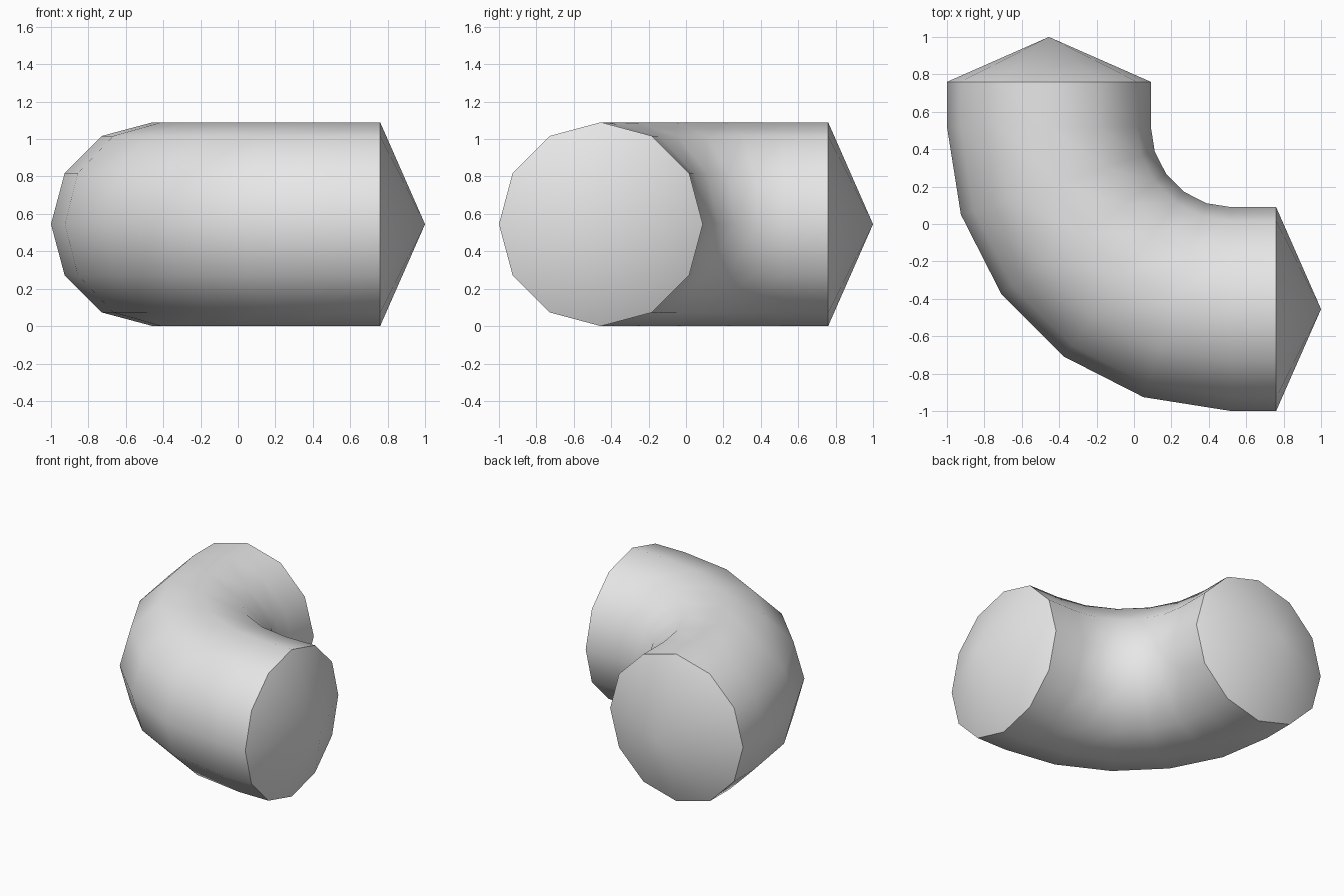
import bpy
import bmesh
from math import cos, sin, pi, radians
from mathutils import Vector

cube = bpy.data.objects.get("Cube")
if cube:
    bpy.data.objects.remove(cube, do_unlink=True)

SIDES, STEPS = 12, 5
RADIUS, BEND, PIVOT = 0.545, 0.975, 0.52
STUB, TIP = 0.24, 0.24

# Plain grey
grey = bpy.data.materials.new("grey")
grey.use_nodes = True
colour = (0.8, 0.8, 0.8, 1)
grey.diffuse_color = colour
grey.node_tree.nodes["Principled BSDF"].inputs["Base Color"].default_value = colour

bm = bmesh.new()


def ring(turn, shift):
    """Cross-section at one angle of the bend, moved along a straight stub."""
    out = Vector((cos(turn), sin(turn), 0))
    base = Vector((PIVOT, PIVOT, RADIUS)) + shift
    verts = []
    for i in range(SIDES):
        a = 2 * pi * i / SIDES
        offset = out * (BEND + RADIUS * cos(a)) + Vector((0, 0, RADIUS * sin(a)))
        verts.append(bm.verts.new(base + offset))
    return verts


def cap(rim, direction):
    """Shallow pointed end."""
    centre = sum((v.co for v in rim), Vector()) / SIDES
    tip = bm.verts.new(centre + direction * TIP)
    for i in range(SIDES):
        bm.faces.new((rim[i], rim[(i + 1) % SIDES], tip))


# Straight stub, quarter bend, straight stub
back, side = Vector((0, 1, 0)), Vector((1, 0, 0))
rings = [ring(pi, back * STUB)]
rings += [ring(pi + pi / 2 * s / STEPS, Vector()) for s in range(STEPS + 1)]
rings.append(ring(1.5 * pi, side * STUB))
for a, b in zip(rings, rings[1:]):
    for i in range(SIDES):
        j = (i + 1) % SIDES
        bm.faces.new((a[i], a[j], b[j], b[i]))

# Pointed ends
cap(rings[0], back)
cap(rings[-1], side)
bmesh.ops.recalc_face_normals(bm, faces=bm.faces)

mesh = bpy.data.meshes.new("elbow_pipe")
bm.to_mesh(mesh)
bm.free()
mesh.materials.append(grey)
pipe = bpy.data.objects.new("elbow_pipe", mesh)
bpy.context.collection.objects.link(pipe)

# Smooth body with crisp rims
bpy.ops.object.select_all(action="DESELECT")
pipe.select_set(True)
bpy.context.view_layer.objects.active = pipe
bpy.ops.object.shade_smooth_by_angle(angle=radians(45))
